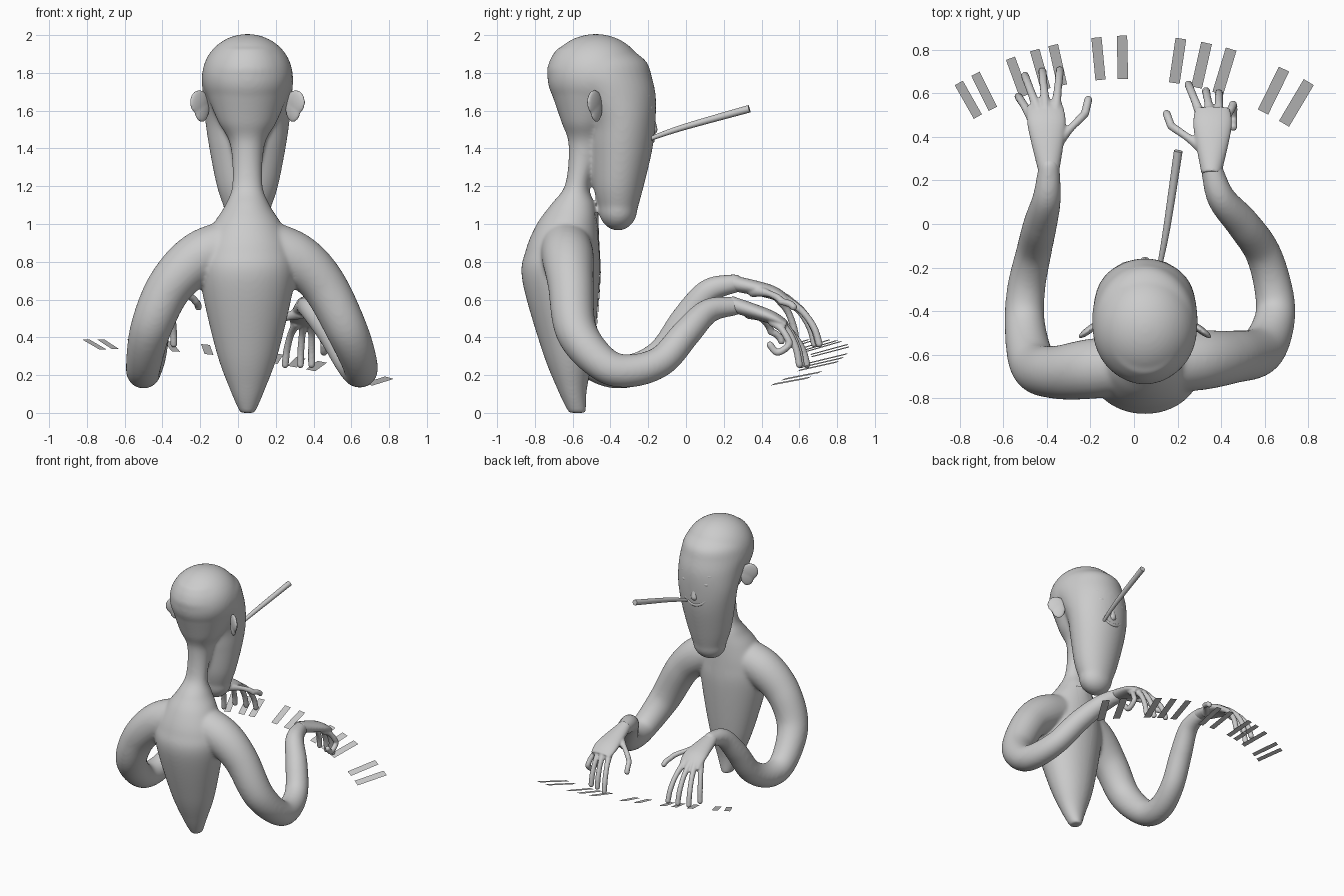
import bpy, bmesh, math
from mathutils import Vector, Matrix

if "Cube" in bpy.data.objects:
    bpy.data.objects.remove(bpy.data.objects["Cube"])

CX = .05  # the figure sits slightly right of centre


def smooth_path(st, n):
    """Catmull-Rom through stations (x, y, z, rx[, ry])."""
    st = [Vector(s if len(s) == 5 else (*s, s[3])) for s in st]
    out = []
    for i in range(len(st) - 1):
        a, b, c, d = st[max(i - 1, 0)], st[i], st[i + 1], st[min(i + 2, len(st) - 1)]
        for k in range(n):
            t = k / n
            out.append(0.5 * (2 * b + (c - a) * t + (2 * a - 5 * b + 4 * c - d) * t * t
                              + (3 * b - a - 3 * c + d) * t ** 3))
    return out + [st[-1]]


def ball(bm, c, size, rot=0.0, seg=20):
    m = Matrix.Translation(c) @ Matrix.Rotation(rot, 4, 'Z') @ Matrix.Diagonal((*size, 1))
    bmesh.ops.create_uvsphere(bm, u_segments=seg, v_segments=seg // 2, radius=1, matrix=m)


def loft(bm, st, vertical=False, n=8, sides=24, rounded=True):
    """Skin elliptical sections along a path; vertical keeps them level."""
    pts = smooth_path(st, n)
    pos = [Vector(p[:3]) for p in pts]
    rings, u = [], None
    for i, p in enumerate(pts):
        t = (pos[min(i + 1, len(pos) - 1)] - pos[max(i - 1, 0)]).normalized()
        if vertical:
            u, v = Vector((1, 0, 0)), Vector((0, 1, 0))
        else:
            if u is None:
                u = Vector((0, 1, 0)) if abs(t.x) > .9 else Vector((1, 0, 0))
            u = (u - t * u.dot(t)).normalized()
            v = t.cross(u)
        rings.append([bm.verts.new(pos[i] + u * p[3] * math.cos(a) + v * p[4] * math.sin(a))
                      for a in (2 * math.pi * k / sides for k in range(sides))])
    for a, b in zip(rings, rings[1:]):
        for k in range(sides):
            j = (k + 1) % sides
            bm.faces.new((a[k], a[j], b[j], b[k]))
    bm.faces.new(rings[0][::-1])
    bm.faces.new(rings[-1])
    if rounded and not vertical:
        for i in (0, -1):
            ball(bm, pos[i], (pts[i][3],) * 3)


def make(name, bm, voxel=0, smooth=0):
    me = bpy.data.meshes.new(name)
    bm.to_mesh(me)
    bm.free()
    ob = bpy.data.objects.new(name, me)
    bpy.context.collection.objects.link(ob)
    if voxel:
        r = ob.modifiers.new("fuse", 'REMESH')
        r.mode, r.voxel_size, r.use_smooth_shade = 'VOXEL', voxel, True
        s = ob.modifiers.new("soften", 'SMOOTH')
        s.factor, s.iterations = .5, smooth
    return ob


bm = bmesh.new()
# torso, neck and back of skull: z, y centre, half width, half depth
trunk = [(0, -.575, .04, .047), (.12, -.602, .092, .077), (.33, -.625, .167, .137),
         (.7, -.662, .25, .205), (.86, -.655, .24, .194), (1, -.63, .18, .16),
         (1.1, -.6, .118, .118), (1.21, -.575, .08, .065), (1.42, -.53, .092, .092),
         (1.54, -.525, .155, .135), (1.68, -.49, .214, .218)]
# long face and forehead
face = [(1.08, -.358, .122, .102), (1.2, -.357, .162, .133), (1.4, -.342, .202, .165),
        (1.55, -.343, .224, .182), (1.68, -.39, .236, .23), (1.78, -.455, .242, .274),
        (1.86, -.467, .222, .257), (1.93, -.49, .17, .192)]
for part in (trunk, face):
    loft(bm, [(CX, y, z, rx, ry) for z, y, rx, ry in part], vertical=True, sides=40)
# rounded chin and cranium
ball(bm, (CX, -.36, 1.08), (.124, .103, .115), seg=32)
ball(bm, (CX, -.478, 1.78), (.24, .256, .226), seg=48)

# arms share one taper
taper = (.135, .138, .122, .11, .094, .088, .082, .078, .066, .05)
left = [(0, -.64, .9), (-.2, -.665, .825), (-.36, -.68, .67), (-.46, -.645, .45),
        (-.5, -.47, .255), (-.495, -.3, .222), (-.46, -.13, .31), (-.43, 0, .5),
        (-.4, .12, .645), (-.39, .26, .685)]
right = [(.1, -.64, .9), (.3, -.625, .82), (.45, -.61, .68), (.58, -.58, .43),
         (.645, -.44, .26), (.64, -.3, .222), (.59, -.13, .275), (.5, 0, .42),
         (.4, .12, .54), (.355, .26, .565)]
for path in (left, right):
    loft(bm, [(*p, r) for p, r in zip(path, taper)])
body = make("body", bm, .0095, 22)

# ears
bm = bmesh.new()
for s in (-1, 1):
    turn = s * math.radians(-37)
    ball(bm, (CX + s * .255, -.485, 1.645), (.062, .017, .066), turn)
    ball(bm, (CX + s * .242, -.475, 1.61), (.05, .016, .072), turn)
make("ears", bm, .006, 8)

# brows, closed eyes, nose and smile
bm = bmesh.new()
for s in (-1, 1):
    ball(bm, (CX + s * .085, -.193, 1.675), (.06, .016, .016), s * math.radians(-18))
    ball(bm, (CX + s * .075, -.193, 1.615), (.042, .022, .022))
loft(bm, [(CX, -.185, 1.58, .016), (CX, -.178, 1.5, .028)])
loft(bm, [(CX + .1 * t, -.178 - .02 * t * t, 1.44 + .06 * t * t, .013)
          for t in (-1, -.5, 0, .5, 1)])
make("facial_features", bm, .006, 4)


# hands
def finger(bm, base, tip, curl=False, thick=.025):
    """Arched digit: runs forward first, then drops; curl hooks the end back."""
    b, t = Vector(base), Vector(tip)
    d = t - b
    pts = [b + Vector((d.x * s, d.y * s, d.z * drop))
           for s, drop in ((0, 0), (.5, .27), (.85, .64), (1, 1))]
    if curl:
        pts += [t + Vector((0, -.06, -.04)), t + Vector((0, -.1, 0))]
    loft(bm, [(*p, thick if i == 0 else .019) for i, p in enumerate(pts)], n=6, sides=14)


def hand(palm, fingers, z_base, z_tip):
    bm = bmesh.new()
    loft(bm, [(*p, *r) for p, r in zip(palm, ((.046, .042), (.088, .036), (.08, .022)))],
         rounded=False)
    for bx, by, tx, ty in fingers:
        finger(bm, (bx, by, z_base), (tx, ty, z_tip))
    return bm


bm = hand([(-.39, .23, .69), (-.4, .45, .64), (-.41, .55, .58)],
          [(-.47, .49, -.53, .585), (-.44, .52, -.5, .68),
           (-.405, .53, -.42, .7), (-.36, .52, -.34, .705)], .605, .365)
finger(bm, (-.37, .36, .65), (-.225, .505, .59), thick=.038)
finger(bm, (-.225, .505, .59), (-.21, .57, .56), thick=.019)
make("left_hand", bm, .006, 6)
bm = hand([(.355, .23, .58), (.36, .44, .51), (.36, .53, .465)],
          [(.39, .5, .39, .6), (.35, .51, .33, .61), (.31, .49, .25, .64)], .475, .255)
finger(bm, (.41, .46, .48), (.455, .545, .36), curl=True)
finger(bm, (.33, .34, .53), (.17, .45, .43), thick=.035)
finger(bm, (.17, .45, .43), (.15, .505, .38), thick=.019)
make("right_hand", bm, .006, 6)

# cigarette, flaring towards the tip
bm = bmesh.new()
loft(bm, [(.112, -.22, 1.44, .01), (.15, -.02, 1.51, .016), (.203, .335, 1.61, .02)],
     rounded=False, sides=20)
cig = make("cigarette", bm)
bpy.context.view_layer.objects.active = cig
cig.select_set(True)
bpy.ops.object.shade_smooth_by_angle()


# shirt front and collar points, laid on the chest
def chest_patch(name, rows, offset):
    """rows: (z, left x, right x), projected backwards onto the body."""
    bm, grid = bmesh.new(), []
    for a, b in zip(rows, rows[1:]):
        for k in range(9):
            z, l, r = Vector(a).lerp(Vector(b), k / 8)
            if k or a == rows[0]:
                y = -.43 if z < .93 else -.466
                grid.append([bm.verts.new((CX + l + (r - l) * i / 6, y, z)) for i in range(7)])
    for a, b in zip(grid, grid[1:]):
        for i in range(6):
            bm.faces.new((a[i], a[i + 1], b[i + 1], b[i])).smooth = True
    w = make(name, bm).modifiers.new("lay_on", 'SHRINKWRAP')
    w.target, w.wrap_method, w.offset = body, 'PROJECT', offset
    w.use_project_y, w.use_negative_direction, w.use_positive_direction = True, True, False


chest_patch("shirt_front", [(.2, -.005, .005), (.7, -.05, .05), (1.05, -.07, .07)], .005)
chest_patch("collar_left", [(.92, -.06, -.055), (1.06, -.07, -.005)], .01)
chest_patch("collar_right", [(.92, .055, .06), (1.06, .005, .07)], .01)

# piano keys: flat strips fanned along an arc on a sloping plane
R = 1.5
for i, x in enumerate((-.76, -.687, -.535, -.43, -.35, -.163, -.053, .2, .31, .415, .64, .745)):
    a = -math.asin((x + .02) / R)
    y = .765 - R * (1 - math.cos(a))
    length = .2 + .03 * x
    bm = bmesh.new()
    quad = []
    for sx, sy in ((-1, -1), (1, -1), (1, 1), (-1, 1)):
        p = Matrix.Rotation(a, 2) @ Vector((sx * .12 * length, sy * length / 2)) + Vector((x, y))
        quad.append(bm.verts.new((p.x, p.y, .265 - .126 * p.x + .26 * (p.y - .565))))
    bm.faces.new(quad)
    make(f"piano_key_{i + 1}", bm)
